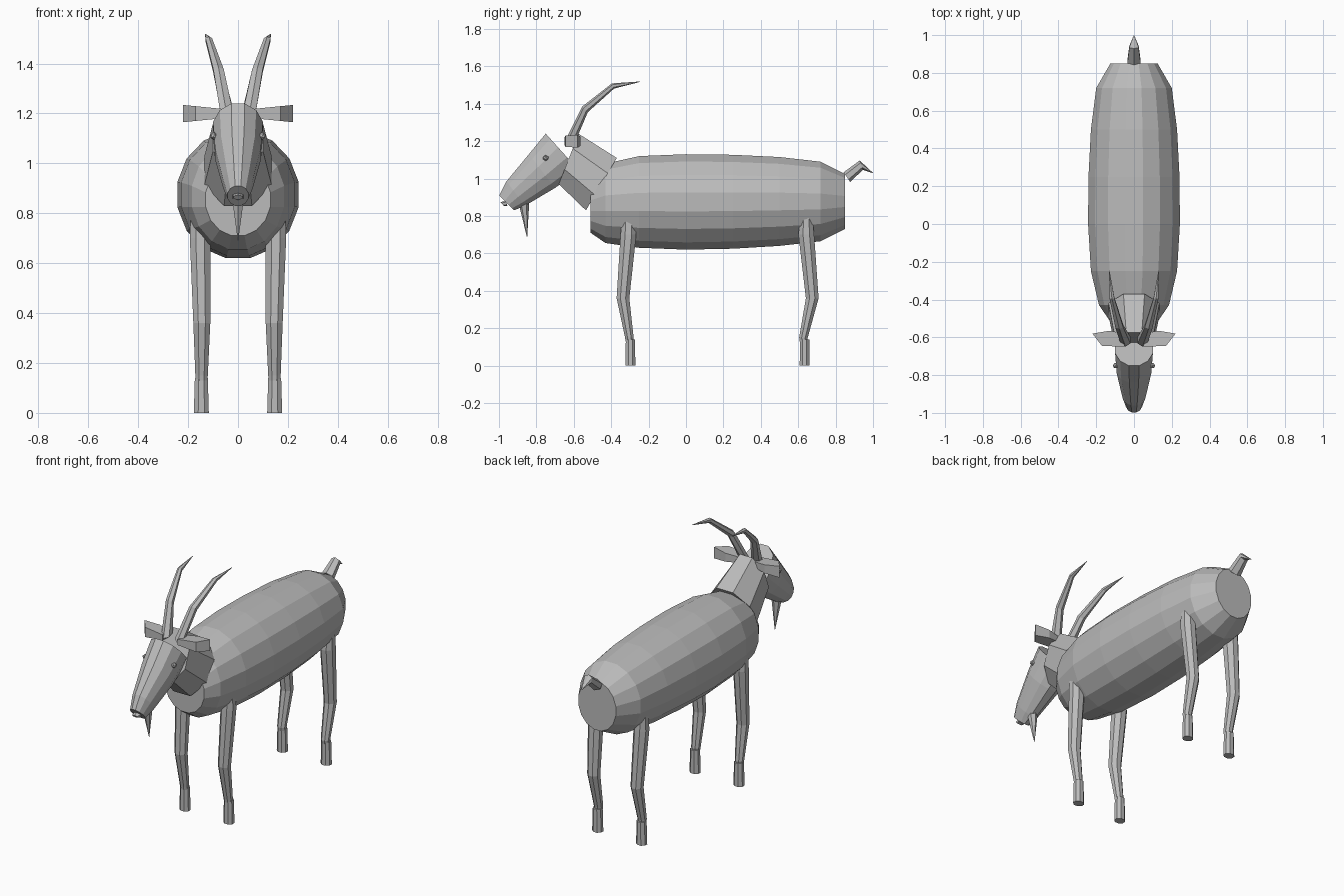
import bpy, bmesh, math
from mathutils import Vector

if "Cube" in bpy.data.objects:
    bpy.data.objects.remove(bpy.data.objects["Cube"], do_unlink=True)

GREY = (0.5, 0.5, 0.5, 1)
mat = bpy.data.materials.new("plain_grey")
mat.use_nodes = True
mat.diffuse_color = GREY
mat.node_tree.nodes["Principled BSDF"].inputs["Base Color"].default_value = GREY


def finish(name, bm):
    bmesh.ops.recalc_face_normals(bm, faces=bm.faces[:])
    mesh = bpy.data.meshes.new(name)
    bm.to_mesh(mesh)
    bm.free()
    mesh.materials.append(mat)
    obj = bpy.data.objects.new(name, mesh)
    bpy.context.collection.objects.link(obj)
    return obj


def loft(name, sections, sides):
    """Skin rings: (centre, half width in x, half extent vector (y, z))."""
    bm = bmesh.new()
    rings = []
    k = 1 / math.cos(math.pi / sides)
    for centre, half, (vy, vz) in sections:
        ring = []
        for i in range(sides):
            a = 2 * math.pi * (i + 0.5) / sides
            off = Vector((half * math.cos(a), vy * math.sin(a), vz * math.sin(a)))
            ring.append(bm.verts.new(Vector(centre) + off * k))
        rings.append(ring)
    for r, s in zip(rings, rings[1:]):
        for i in range(sides):
            j = (i + 1) % sides
            bm.faces.new((r[i], r[j], s[j], s[i]))
    bm.faces.new(rings[0])
    bm.faces.new(rings[-1])
    bmesh.ops.remove_doubles(bm, verts=bm.verts[:], dist=0.0005)
    return finish(name, bm)


# Body: barrel along y, given as (y, half width, bottom, top)
barrel = [(-0.51, 0.13, 0.71, 1.0), (-0.43, 0.185, 0.655, 1.08),
          (-0.25, 0.228, 0.63, 1.12), (0, 0.243, 0.62, 1.13),
          (0.25, 0.241, 0.625, 1.127), (0.5, 0.228, 0.64, 1.115),
          (0.72, 0.2, 0.665, 1.09), (0.85, 0.125, 0.73, 1.025)]
loft("body", [((0, y, (b + t) / 2), w, (0, (t - b) / 2)) for y, w, b, t in barrel], 16)


def profile(name, rows, sides):
    """Loft from rows of (lower point, upper point, half width) in the yz plane."""
    secs = []
    for (y0, z0), (y1, z1), w in rows:
        secs.append(((0, (y0 + y1) / 2, (z0 + z1) / 2), w, ((y1 - y0) / 2, (z1 - z0) / 2)))
    return loft(name, secs, sides)


# Neck, head, muzzle tip and tail
profile("neck", [((-0.535, 0.83), (-0.37, 1.11), 0.135),
                 ((-0.68, 0.97), (-0.575, 1.24), 0.1)], 8)
profile("head", [((-0.57, 1.04), (-0.75, 1.24), 0.1),
                 ((-0.7, 0.95), (-0.84, 1.13), 0.092),
                 ((-0.86, 0.855), (-0.96, 0.985), 0.06),
                 ((-0.92, 0.83), (-0.998, 0.91), 0.042)], 12)
profile("nose", [((-0.955, 0.855), (-0.965, 0.88), 0.022),
                 ((-0.975, 0.855), (-0.99, 0.872), 0.018)], 6)
profile("tail", [((0.875, 0.985), (0.845, 1.03), 0.035),
                 ((0.945, 1.05), (0.93, 1.093), 0.025),
                 ((1.0, 1.028), (1.0, 1.03), 0.001)], 6)

# Beard
loft("beard", [((0, -0.867, 0.87), 0.025, (0.025, 0)),
               ((0, -0.85, 0.69), 0.001, (0.001, 0))], 6)

for side, s in (("left", 1), ("right", -1)):
    # Horn
    loft(side + "_horn", [((s * 0.045, -0.615, 1.21), 0.026, (0.03, 0.012)),
                          ((s * 0.078, -0.54, 1.37), 0.021, (0.013, -0.013)),
                          ((s * 0.117, -0.39, 1.495), 0.013, (0.005, -0.012)),
                          ((s * 0.131, -0.245, 1.518), 0.001, (0, -0.001))], 6)

    # Ear: a leaf outline thickened towards the tip
    bm = bmesh.new()
    outline = [(0.05, -0.65), (0.17, -0.645), (0.22, -0.58), (0.13, -0.565), (0.05, -0.58)]
    low = [bm.verts.new((s * x, y, 1.187 - 0.1 * x)) for x, y in outline]
    high = [bm.verts.new((s * x, y, 1.212 + 0.1 * x)) for x, y in outline]
    bm.faces.new(low)
    bm.faces.new(high)
    for i in range(len(outline)):
        j = (i + 1) % len(outline)
        bm.faces.new((low[i], low[j], high[j], high[i]))
    finish(side + "_ear", bm)

    # Eye
    bm = bmesh.new()
    bmesh.ops.create_icosphere(bm, subdivisions=1, radius=0.016)
    bmesh.ops.translate(bm, verts=bm.verts[:], vec=(s * 0.097, -0.75, 1.11))
    finish(side + "_eye", bm)

    # Legs and hooves
    for end, hip, knee, ankle in (("front", -0.308, -0.337, -0.303),
                                  ("hind", 0.643, 0.675, 0.628)):
        loft(f"{end}_{side}_leg", [((s * 0.154, hip, 0.79), 0.036, (0.034, 0)),
                                   ((s * 0.152, hip, 0.7), 0.041, (0.042, 0)),
                                   ((s * 0.145, knee, 0.36), 0.034, (0.034, 0)),
                                   ((s * 0.146, ankle, 0.15), 0.025, (0.023, 0)),
                                   ((s * 0.146, ankle, 0.13), 0.022, (0.02, 0))], 8)
        loft(f"{end}_{side}_hoof", [((s * 0.147, ankle + 0.006, 0.14), 0.026, (0.025, 0)),
                                    ((s * 0.147, ankle + 0.006, 0), 0.03, (0.026, 0))], 8)
